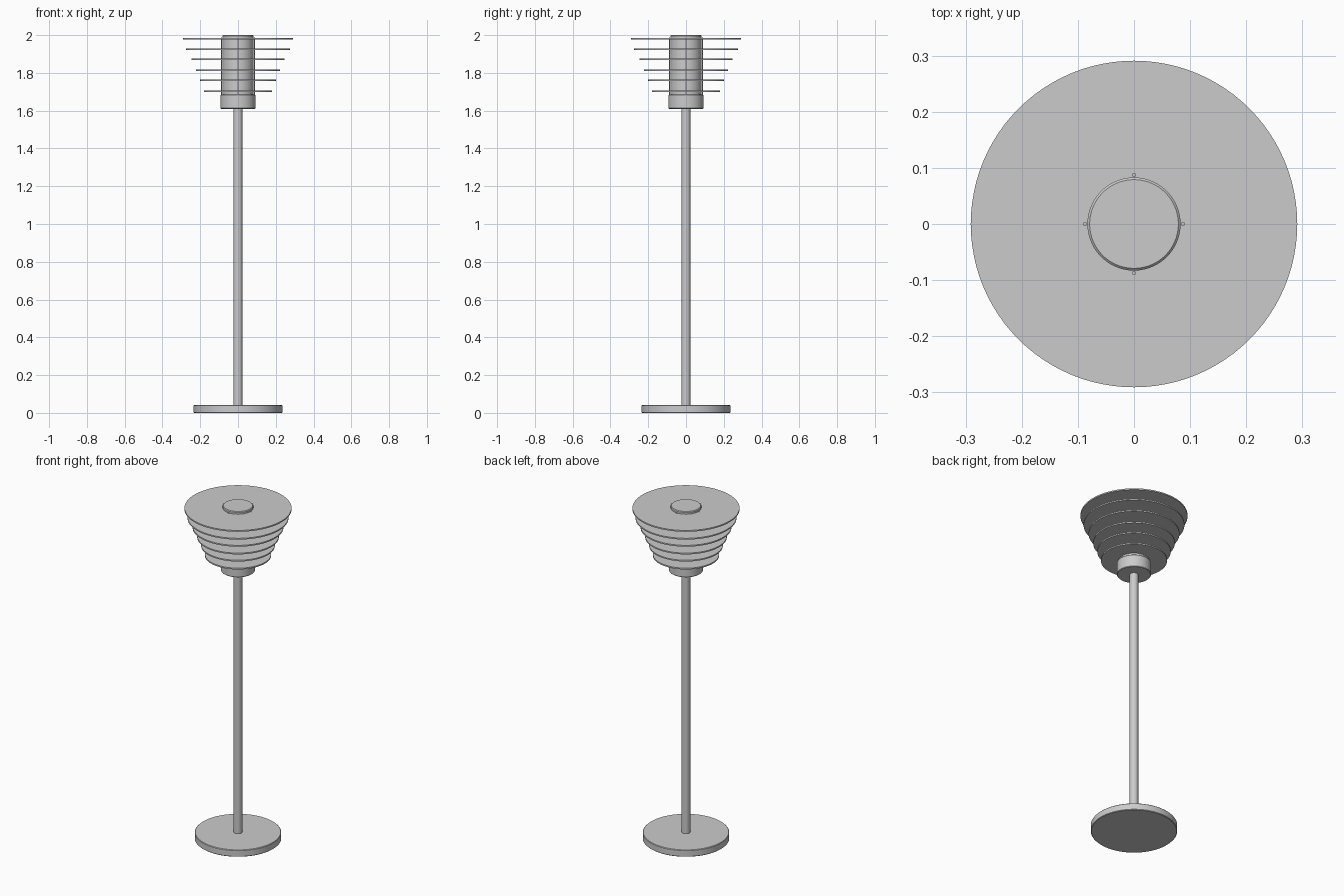
import bpy, bmesh, math

if "Cube" in bpy.data.objects:
    bpy.data.objects.remove(bpy.data.objects["Cube"])

SEG = 96


def lathe(name, profile, seg=SEG, loc=(0, 0, 0), closed=False):
    """Spin an (r, z) profile about z; open profiles get flat end caps."""
    bm = bmesh.new()
    rings = [[bm.verts.new((r * math.cos(2 * math.pi * i / seg),
                            r * math.sin(2 * math.pi * i / seg), z))
              for i in range(seg)] for r, z in profile]
    pairs = list(zip(rings, rings[1:]))
    if closed:
        pairs.append((rings[-1], rings[0]))
    else:
        bm.faces.new(rings[0][::-1])
        bm.faces.new(rings[-1])
    for a, b in pairs:
        for i in range(seg):
            j = (i + 1) % seg
            bm.faces.new((a[i], a[j], b[j], b[i]))
    bmesh.ops.recalc_face_normals(bm, faces=bm.faces)
    me = bpy.data.meshes.new(name)
    bm.to_mesh(me)
    bm.free()
    ob = bpy.data.objects.new(name, me)
    bpy.context.collection.objects.link(ob)
    ob.location = loc
    bpy.ops.object.select_all(action='DESELECT')
    ob.select_set(True)
    bpy.context.view_layer.objects.active = ob
    bpy.ops.object.shade_smooth_by_angle(angle=math.radians(30))
    return ob


def drum(name, r, z0, z1, c=0.0, **kw):
    """Cylinder with a small chamfer c on both rims."""
    if c:
        pts = [(r - c, z0), (r, z0 + c), (r, z1 - c), (r - c, z1)]
    else:
        pts = [(r, z0), (r, z1)]
    return lathe(name, pts, **kw)


# stand
drum("base", 0.235, 0.0, 0.041, 0.003)
drum("pole", 0.0235, 0.04, 1.615, seg=48)

# lamp holder and inner diffuser
drum("collar", 0.0925, 1.61, 1.685, 0.003)
drum("diffuser", 0.083, 1.68, 2.0, 0.004)

# stacked shade rings, widening upward
shades = [(0.18, 1.703), (0.20, 1.76), (0.222, 1.813),
          (0.247, 1.871), (0.274, 1.926), (0.291, 1.981)]
T = 0.004
for k, (r, z) in enumerate(shades):
    lathe(f"shade_ring_{k + 1}",
          [(0.083, z - T), (r, z - T), (r, z + T), (0.083, z + T)], closed=True)

# four rods carrying the rings
for k in range(4):
    a = k * math.pi / 2
    drum(f"support_rod_{k + 1}", 0.0035, 1.683, 1.988, seg=16,
         loc=(0.087 * math.cos(a), 0.087 * math.sin(a), 0))
